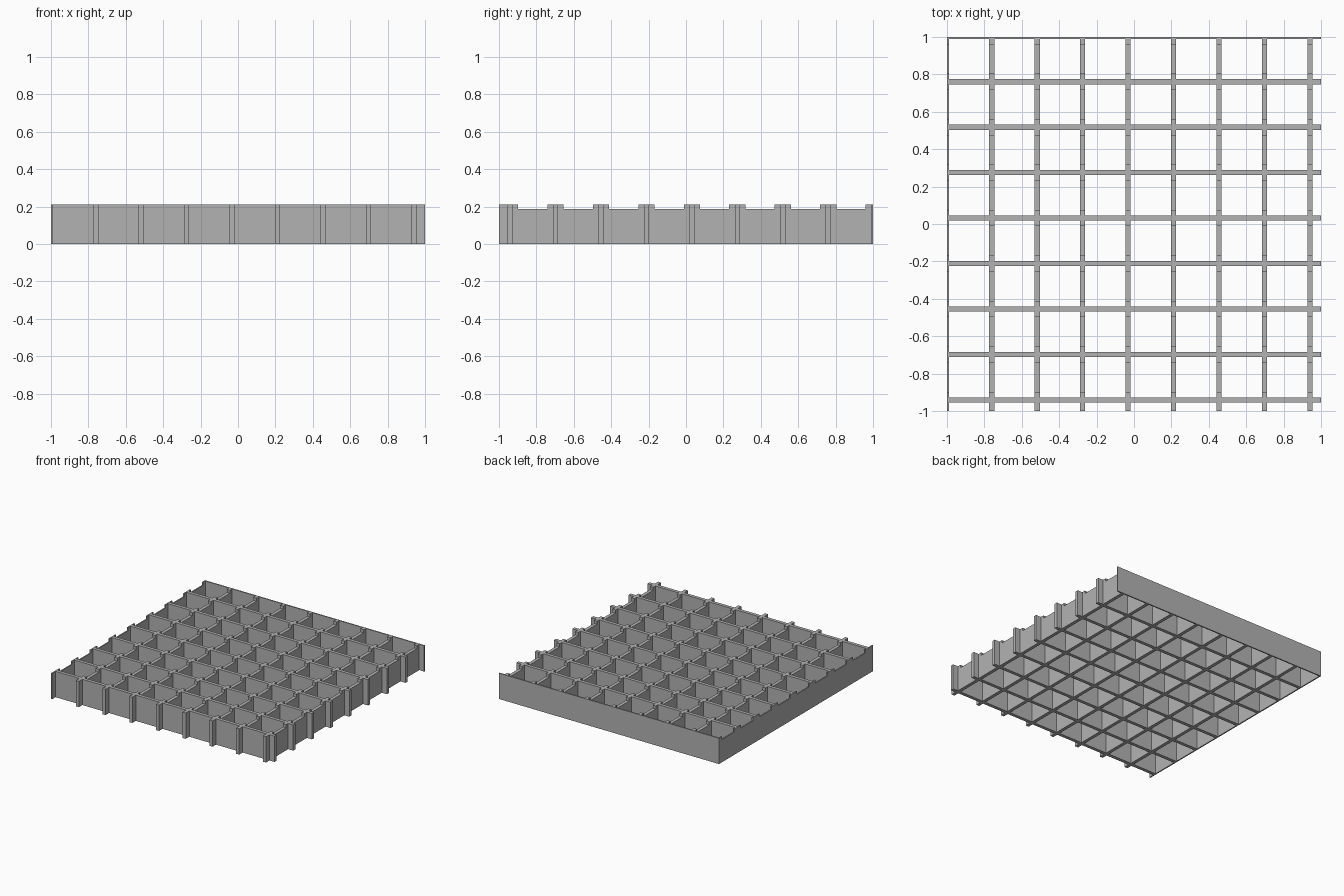
import bpy
import bmesh

if "Cube" in bpy.data.objects:
    bpy.data.objects.remove(bpy.data.objects["Cube"])

HALF = 1.0         # half the panel width
PITCH = 0.243      # spacing of the lattice
FIRST = 1.0035     # centre of the outermost slat, trimmed by the edge
THICK = 0.0275     # slat thickness
HEIGHT = 0.212
LOW = 0.187        # top of the notched spans
POST = 0.0435      # half length of the full-height part at each crossing

grey = bpy.data.materials.new("plain_grey")
grey.use_nodes = True
grey.diffuse_color = (0.45, 0.45, 0.45, 1)
grey.node_tree.nodes["Principled BSDF"].inputs["Base Color"].default_value = grey.diffuse_color


def clamp(v):
    return max(-HALF, min(HALF, v))


def slat_range(centre):
    return clamp(centre - THICK / 2), clamp(centre + THICK / 2)


def make_object(name, bm):
    bmesh.ops.recalc_face_normals(bm, faces=bm.faces)
    mesh = bpy.data.meshes.new(name)
    bm.to_mesh(mesh)
    bm.free()
    mesh.materials.append(grey)
    obj = bpy.data.objects.new(name, mesh)
    bpy.context.scene.collection.objects.link(obj)


def extrude_profile(bm, profile, x0, x1):
    """Extrude a (y, z) outline from x0 to x1."""
    face = bm.faces.new([bm.verts.new((x0, y, z)) for y, z in profile])
    result = bmesh.ops.extrude_face_region(bm, geom=[face])
    moved = [v for v in result["geom"] if isinstance(v, bmesh.types.BMVert)]
    bmesh.ops.translate(bm, verts=moved, vec=(x1 - x0, 0, 0))
    # keep the starting cap so the solid stays closed
    if not face.is_valid:
        bm.faces.new([v for v in bm.verts if v not in moved][-len(profile):])


rows = [FIRST - PITCH * i for i in range(9)][::-1]   # y centres, front to back
columns = [-FIRST + PITCH * i for i in range(9)]     # x centres

# Full-height slats running from side to side
for i, y in enumerate(rows):
    y0, y1 = slat_range(y)
    bm = bmesh.new()
    extrude_profile(bm, [(y0, 0), (y1, 0), (y1, HEIGHT), (y0, HEIGHT)], -HALF, HALF)
    make_object(f"cross_slat_{i + 1}", bm)

# Notched slats running front to back, filling the gaps between cross slats
for i, x in enumerate(columns):
    x0, x1 = slat_range(x)
    bm = bmesh.new()
    front = slat_range(rows[0])[0]
    extrude_profile(bm, [(-HALF, 0), (front, 0), (front, HEIGHT), (-HALF, HEIGHT)], x0, x1)
    for a, b in zip(rows, rows[1:]):
        y0, y1 = slat_range(a)[1], slat_range(b)[0]
        n0, n1 = a + POST, b - POST
        extrude_profile(bm, [(y0, 0), (y1, 0), (y1, HEIGHT), (n1, HEIGHT),
                             (n1, LOW), (n0, LOW), (n0, HEIGHT), (y0, HEIGHT)], x0, x1)
    make_object(f"notched_slat_{i + 1}", bm)
